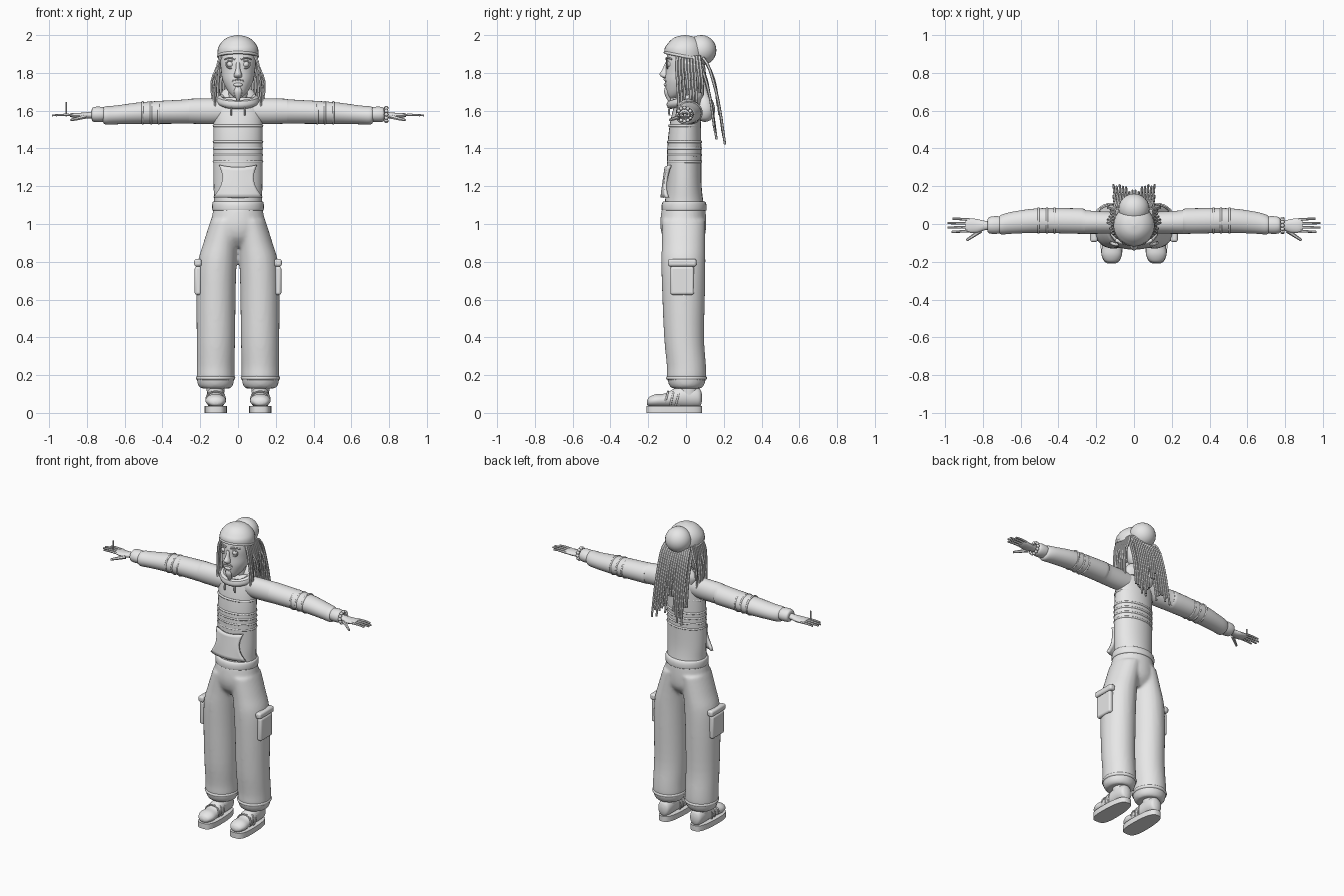
import bpy, bmesh, math, random
from mathutils import Vector, Matrix

random.seed(4)
cube = bpy.data.objects.get("Cube")
if cube:
    bpy.data.objects.remove(cube)

grey = bpy.data.materials.new("plain_grey")
grey.use_nodes = True
grey.diffuse_color = (.8, .8, .8, 1)
grey.node_tree.nodes["Principled BSDF"].inputs["Base Color"].default_value = (.8, .8, .8, 1)


def finish(bm, name, mirror=False, angle=45):
    """Turn a bmesh into a named smooth object, mirrored across x if asked."""
    bmesh.ops.recalc_face_normals(bm, faces=bm.faces)
    mesh = bpy.data.meshes.new(name)
    bm.to_mesh(mesh)
    bm.free()
    mesh.materials.append(grey)
    obj = bpy.data.objects.new(name, mesh)
    bpy.context.collection.objects.link(obj)
    bpy.ops.object.select_all(action='DESELECT')
    obj.select_set(True)
    bpy.context.view_layer.objects.active = obj
    bpy.ops.object.shade_smooth_by_angle(angle=math.radians(angle))
    if mirror:
        mod = obj.modifiers.new("Mirror", 'MIRROR')
        mod.use_mirror_merge = False
    return obj


def smooth_path(points, steps):
    """Catmull-Rom interpolation through the points, in any dimension."""
    pts = [Vector(p) for p in points]
    out = []
    for i in range(len(pts) - 1):
        a, b, c, d = pts[max(i - 1, 0)], pts[i], pts[i + 1], pts[min(i + 2, len(pts) - 1)]
        for k in range(steps):
            t = k / steps
            out.append(b + (c - a) * (t / 2) + (a * 2 - b * 5 + c * 4 - d) * (t * t / 2)
                       + (b * 3 - a - c * 3 + d) * (t ** 3 / 2))
    return out + [pts[-1]]


def skin(bm, rings, closed=False):
    loops = [[bm.verts.new(p) for p in ring] for ring in rings]
    n = len(loops[0])
    pairs = list(zip(loops, loops[1:])) + ([(loops[-1], loops[0])] if closed else [])
    for a, b in pairs:
        for i in range(n):
            bm.faces.new((a[i], a[(i + 1) % n], b[(i + 1) % n], b[i]))
    if not closed:
        bm.faces.new(loops[0])
        bm.faces.new(loops[-1])


def loft(bm, axis, sections, n=28, steps=4):
    """Skin ellipses (position, centre a, centre b, radius a, radius b) along an axis."""
    rings = []
    for t, a, b, ra, rb in smooth_path(sections, steps):
        ring = []
        for i in range(n):
            w = math.tau * i / n
            p, q = a + max(ra, .001) * math.cos(w), b + max(rb, .001) * math.sin(w)
            ring.append({'x': (t, p, q), 'y': (p, t, q), 'z': (p, q, t)}[axis])
        rings.append(ring)
    skin(bm, rings)


def cord(bm, points, r0, r1=None, up=(1, 0, 0), closed=False, n=6, steps=3):
    """Round tube along points, tapering from r0 to r1."""
    pts = [Vector(p) for p in points] if closed else smooth_path(points, steps)
    r1, count, rings = r1 or r0, len(pts), []
    for i, p in enumerate(pts):
        ahead = pts[(i + 1) % count] if closed else pts[min(i + 1, count - 1)]
        behind = pts[i - 1] if closed or i else pts[0]
        d = (ahead - behind).normalized()
        side = d.cross(Vector(up)).normalized()
        top = side.cross(d)
        r = r0 + (r1 - r0) * i / count
        rings.append([p + r * (side * math.cos(math.tau * k / n) + top * math.sin(math.tau * k / n))
                      for k in range(n)])
    skin(bm, rings, closed)


def hoop(bm, axis, t, a, b, ra, rb, r, tilt=0):
    """Elliptical ring around an axis; tilt raises it along b."""
    pts = []
    for i in range(32):
        p, q = ra * math.cos(math.tau * i / 32), rb * math.sin(math.tau * i / 32)
        u = t + tilt * q
        pts.append({'x': (u, a + p, b + q), 'y': (a + p, u, b + q), 'z': (a + p, b + q, u)}[axis])
    cord(bm, pts, r, up={'x': (1, 0, 0), 'y': (0, 1, 0), 'z': (0, 0, 1)}[axis], closed=True, n=8)


def ball(bm, centre, size):
    bmesh.ops.create_uvsphere(bm, u_segments=24, v_segments=14, radius=1,
                              matrix=Matrix.Translation(centre) @ Matrix.Diagonal((*size, 1)))


def single(name, maker, *args, mirror=False, **kw):
    bm = bmesh.new()
    maker(bm, *args, **kw)
    return finish(bm, name, mirror)


# Trousers: hips and both legs fused into one surface
bm = bmesh.new()
loft(bm, 'z', [(1.09, 0, -.012, .128, .115), (1, 0, -.015, .145, .122),
               (.93, 0, -.012, .14, .11), (.88, 0, -.01, .09, .07)])
for s in (1, -1):
    loft(bm, 'z', [(1.02, .06 * s, -.013, .085, .115), (.9, .09 * s, -.013, .093, .115),
                   (.8, .109 * s, -.014, .103, .117), (.65, .116 * s, -.013, .104, .114),
                   (.4, .117 * s, -.01, .102, .106), (.25, .119 * s, .002, .1, .104),
                   (.19, .119 * s, .003, .1, .104), (.15, .119 * s, .003, .094, .094),
                   (.13, .119 * s, .003, .08, .08)])
trousers = finish(bm, "trousers")
remesh = trousers.modifiers.new("Fuse", 'REMESH')
remesh.mode, remesh.voxel_size, remesh.use_smooth_shade = 'VOXEL', .01, True
soften = trousers.modifiers.new("Soften", 'SMOOTH')
soften.factor, soften.iterations = .5, 6
single("trouser_cuff_gather", hoop, 'z', .185, .119, .003, .094, .098, .011, mirror=True)

# Cargo pockets with flaps
for name, y, z, size in (("cargo_pocket", -.02, .7, (.035, .125, .15)),
                         ("cargo_pocket_flap", -.02, .795, (.04, .15, .04))):
    bm = bmesh.new()
    bmesh.ops.create_cube(bm, size=1, matrix=Matrix.Translation((.212, y, z)) @ Matrix.Diagonal((*size, 1)))
    pocket = finish(bm, name, True)
    bevel = pocket.modifiers.new("Bevel", 'BEVEL')
    bevel.width, bevel.segments = .012, 3

# Sweater body, hem and raised stripes
single("sweater_body", loft, 'z', [(1.08, 0, -.01, .128, .11), (1.13, 0, -.01, .126, .1),
       (1.22, 0, -.01, .13, .092), (1.4, 0, -.009, .13, .09), (1.52, 0, -.004, .13, .083),
       (1.6, 0, .002, .128, .072), (1.645, 0, .005, .11, .06), (1.67, 0, .005, .07, .045)])
single("sweater_hem", loft, 'z', [(1.07, 0, -.01, .128, .112), (1.075, 0, -.01, .136, .119),
       (1.1, 0, -.01, .137, .119), (1.117, 0, -.01, .133, .112), (1.12, 0, -.01, .12, .1)])
bm = bmesh.new()
for z in (1.33, 1.365, 1.4, 1.435, 1.52):
    hoop(bm, 'z', z, 0, -.008, .127, .087 if z < 1.5 else .08, .007)
finish(bm, "sweater_stripes")

# Sleeves, cuffs and sleeve bands
single("sleeve", loft, 'x', [(.04, .005, 1.6, .055, .06), (.13, .007, 1.597, .058, .067),
       (.25, .01, 1.597, .062, .066), (.28, .015, 1.595, .067, .064), (.5, .018, 1.588, .065, .058),
       (.64, .007, 1.578, .058, .05), (.7, -.003, 1.575, .052, .048), (.715, -.004, 1.577, .04, .038)],
       mirror=True)
single("sleeve_cuff", loft, 'x', [(.7, -.004, 1.58, .04, .036), (.72, -.005, 1.58, .046, .04),
       (.75, -.006, 1.58, .046, .041), (.77, -.007, 1.58, .04, .036), (.775, -.008, 1.58, .025, .022)],
       mirror=True)
bm = bmesh.new()
for x in (.42, .46, .505):
    hoop(bm, 'x', x, .018, 1.589, .064, .057, .006)
finish(bm, "sleeve_bands", True)

# Collar, folded hood and drawstrings
single("collar", hoop, 'z', 1.655, 0, -.005, .092, .075, .024, tilt=.3)
single("hood_fold", loft, 'z', [(1.63, 0, .035, .09, .045), (1.67, 0, .035, .1, .05),
       (1.71, 0, .04, .075, .035), (1.725, 0, .04, .04, .02)])
single("drawstring", cord, [(.035, -.085, 1.63), (.037, -.09, 1.6), (.037, -.088, 1.575)], .005, mirror=True)

# Front pouch: a flared patch with curved-in side openings
bm = bmesh.new()
grid = []
for j in range(9):
    v = j / 8
    half = .128 - .03 * math.sin(math.pi * v) - .03 * v
    row = []
    for i in range(15):
        u = i / 7 - 1
        flare = .022 * (1 - v) + .012 * abs(u) ** 3 * (1 - v)
        y = -.012 - .094 * math.sqrt(max(0, 1 - (half * u / .15) ** 2)) - flare
        row.append(bm.verts.new((half * u, y, 1.14 + .16 * v + .012 * u * u * v)))
    grid.append(row)
for low, high in zip(grid, grid[1:]):
    for i in range(14):
        bm.faces.new((low[i], low[i + 1], high[i + 1], high[i]))
pouch = finish(bm, "front_pouch")
thick = pouch.modifiers.new("Thickness", 'SOLIDIFY')
thick.thickness, thick.offset = .016, 0

# Hands: palm, four fingers and thumb
single("palm", loft, 'x', [(.75, -.008, 1.578, .022, .02), (.79, -.008, 1.576, .025, .017),
       (.83, -.01, 1.573, .036, .016), (.87, -.008, 1.575, .038, .013), (.89, -.006, 1.576, .03, .008)],
       n=16, mirror=True)
bm = bmesh.new()
for k, tip in enumerate((.96, .985, .985, .965)):
    y = .024 - .02 * k
    cord(bm, [(.87, y, 1.576), (.92, y * 1.1, 1.578), (tip, y * 1.15, 1.575)], .008, .005, up=(0, 0, 1))
cord(bm, [(.81, -.035, 1.568), (.85, -.062, 1.558), (.885, -.086, 1.55)], .012, .006, up=(0, 0, 1))
finish(bm, "fingers", True)
single("right_hand_stick", cord, [(-.91, -.02, 1.57), (-.91, -.02, 1.645)], .005)
bm = bmesh.new()
for k in range(12):
    w = math.tau * k / 12
    ball(bm, (.785, -.008 + .036 * math.cos(w), 1.58 + .036 * math.sin(w)), (.011, .01, .01))
finish(bm, "left_bracelet")

# Neck and head
single("neck", loft, 'z', [(1.6, 0, .01, .055, .05), (1.66, 0, .01, .05, .048), (1.76, 0, 0, .055, .055)])
single("head", loft, 'z', [(1.665, 0, -.075, .012, .012), (1.68, 0, -.058, .034, .04),
       (1.71, 0, -.037, .058, .07), (1.76, 0, -.018, .082, .094), (1.81, 0, -.008, .09, .1),
       (1.86, 0, -.006, .095, .1), (1.91, 0, 0, .095, .095)])
single("nose", loft, 'z', [(1.855, 0, -.1, .01, .01), (1.82, 0, -.107, .012, .018),
       (1.795, 0, -.112, .02, .028), (1.78, 0, -.11, .021, .022), (1.772, 0, -.105, .01, .01)], n=14)
single("eye", ball, (.04, -.083, 1.845), (.02, .022, .018), mirror=True)
single("eye_rim", hoop, 'y', -.098, .04, 1.845, .023, .02, .004, mirror=True)
single("eyebrow", cord, [(.015, -.104, 1.873), (.042, -.1, 1.88), (.07, -.076, 1.873)],
       .006, .004, up=(0, 0, 1), mirror=True)
single("moustache", cord, [(.002, -.113, 1.766), (.022, -.106, 1.76), (.036, -.094, 1.742)],
       .007, .004, up=(0, 0, 1), mirror=True)
single("lips", ball, (0, -.106, 1.737), (.024, .012, .011))
single("goatee", loft, 'z', [(1.722, 0, -.1, .016, .012), (1.7, 0, -.1, .022, .016),
       (1.67, 0, -.092, .014, .014), (1.64, 0, -.085, .002, .002)], n=12)

# Knitted hat: sloping dome, rolled edge and slouching back
bm = bmesh.new()
loft(bm, 'z', [(1.885, 0, -.008, .1, .1), (1.89, 0, -.008, .108, .107), (1.93, 0, -.006, .106, .104),
               (1.965, 0, -.005, .085, .084), (1.99, 0, -.005, .05, .05), (2, 0, -.005, .004, .004)])
for v in bm.verts:
    v.co.z -= .2 * v.co.y * max(0, (1.95 - v.co.z) / .06)
ball(bm, (0, .08, 1.92), (.082, .081, .08))
hoop(bm, 'z', 1.888, 0, -.008, .103, .102, .009, tilt=-.2)
finish(bm, "hat")

# Locks: short ones beside the face, long ones fanning down the back, tied bundle
bm = bmesh.new()
for k in range(9):
    y = -.05 + .016 * k
    out, low = random.uniform(.115, .14), random.uniform(1.6, 1.7)
    cord(bm, [(.09, y * .9, 1.89), (.11, y, 1.83), (out, y + .008, low + .08), (out, y + .01, low)], .009, .006)
for layer in (0, 1):
    for k in range(7):
        x = .008 + .016 * k
        low = random.uniform(1.57, 1.66) if k < 2 else random.uniform(1.41, 1.53)
        depth = .085 + .04 * layer
        end = depth + (1.85 - low) * .19
        cord(bm, [(x * .85, depth - .035, 1.88), (x * .95, depth, 1.82),
                  (x, (depth + end) / 2 + .008, (1.85 + low) / 2), (x * 1.05, end, low)], .009, .006)
finish(bm, "hair_locks", True)
single("back_hair", ball, (0, .035, 1.8), (.085, .07, .1))
single("hair_bundle", loft, 'z', [(1.54, 0, .1, .003, .003), (1.555, 0, .1, .04, .036), (1.6, 0, .1, .058, .054),
       (1.65, 0, .095, .05, .048), (1.7, 0, .085, .025, .03), (1.78, 0, .07, .03, .03)])

# Shoes: slab soles, uppers, ankles and straps
bm = bmesh.new()
outline = []
for i in range(36):
    w = math.tau * i / 36
    c, s = math.cos(w), math.sin(w)
    outline.append((.118 + .058 * math.copysign(abs(c) ** .6, c) * (1 - .12 * s),
                    -.062 + .148 * math.copysign(abs(s) ** .8, s)))
skin(bm, [[(x, y, z) for x, y in outline] for z in (0, .036)])
finish(bm, "shoe_sole", True)
single("shoe_upper", loft, 'y', [(-.207, .118, .055, .012, .01), (-.195, .118, .06, .038, .024),
       (-.16, .118, .065, .054, .034), (-.11, .118, .067, .05, .036), (-.06, .118, .08, .047, .05),
       (0, .118, .088, .047, .06), (.045, .118, .085, .045, .056), (.075, .118, .08, .035, .045),
       (.085, .118, .08, .01, .015)], mirror=True)
single("ankle", loft, 'z', [(.08, .119, .015, .045, .05), (.2, .119, .01, .05, .05)], mirror=True)
bm = bmesh.new()
for y, rx, rz in ((-.105, .049, .038), (-.075, .047, .046), (-.045, .047, .053)):
    hoop(bm, 'y', y, .118, .075, rx, rz, .005, tilt=.25)
finish(bm, "shoe_straps", True)
